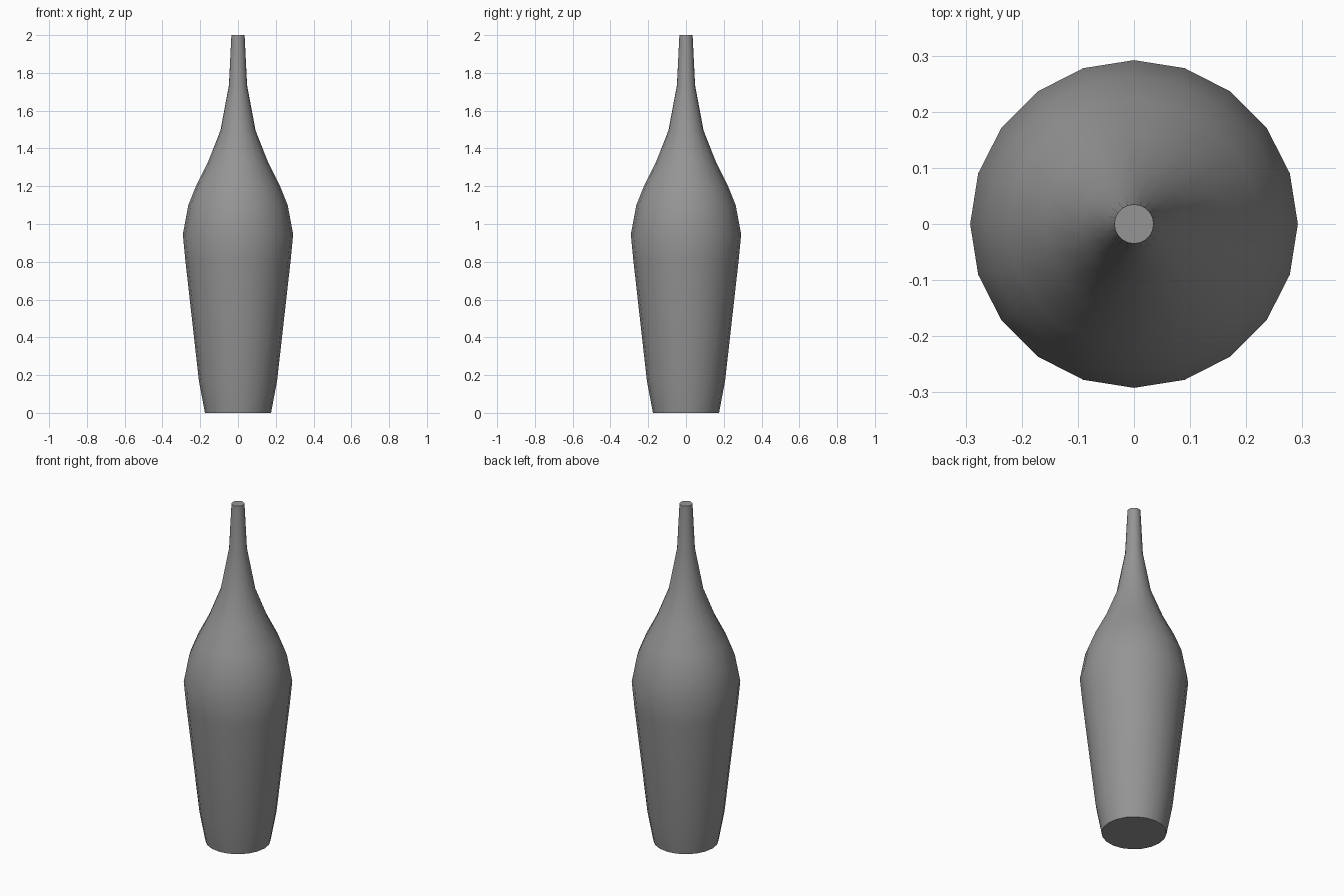
import bpy
import bmesh
import math

cube = bpy.data.objects.get("Cube")
if cube:
    bpy.data.objects.remove(cube, do_unlink=True)

SIDES = 20

# Grey glaze
glaze = bpy.data.materials.new("grey_glaze")
glaze.use_nodes = True
grey = (0.3, 0.3, 0.3, 1.0)
glaze.diffuse_color = grey
glaze.node_tree.nodes["Principled BSDF"].inputs["Base Color"].default_value = grey

# Vase profile as (radius, height), foot to lip
profile = [(0.175, 0), (0.207, 0.17), (0.279, 0.81), (0.292, 0.945),
           (0.263, 1.1), (0.223, 1.2), (0.16, 1.325), (0.093, 1.495),
           (0.048, 1.735), (0.035, 2)]

# Rings of the turned body
bm = bmesh.new()
rings = []
for radius, height in profile:
    ring = []
    for i in range(SIDES):
        a = math.tau * i / SIDES
        ring.append(bm.verts.new((radius * math.cos(a), radius * math.sin(a), height)))
    rings.append(ring)

# Walls between neighbouring rings
for low, high in zip(rings, rings[1:]):
    for i in range(SIDES):
        j = (i + 1) % SIDES
        bm.faces.new((low[i], low[j], high[j], high[i]))

# Flat foot and closed lip
bm.faces.new(rings[0][::-1])
bm.faces.new(rings[-1])

mesh = bpy.data.meshes.new("bottle_vase")
bm.to_mesh(mesh)
bm.free()
mesh.materials.append(glaze)
vase = bpy.data.objects.new("bottle_vase", mesh)
bpy.context.collection.objects.link(vase)

# Smooth walls, sharp foot and lip edges
bpy.ops.object.select_all(action="DESELECT")
vase.select_set(True)
bpy.context.view_layer.objects.active = vase
bpy.ops.object.shade_smooth_by_angle(angle=math.radians(40))
